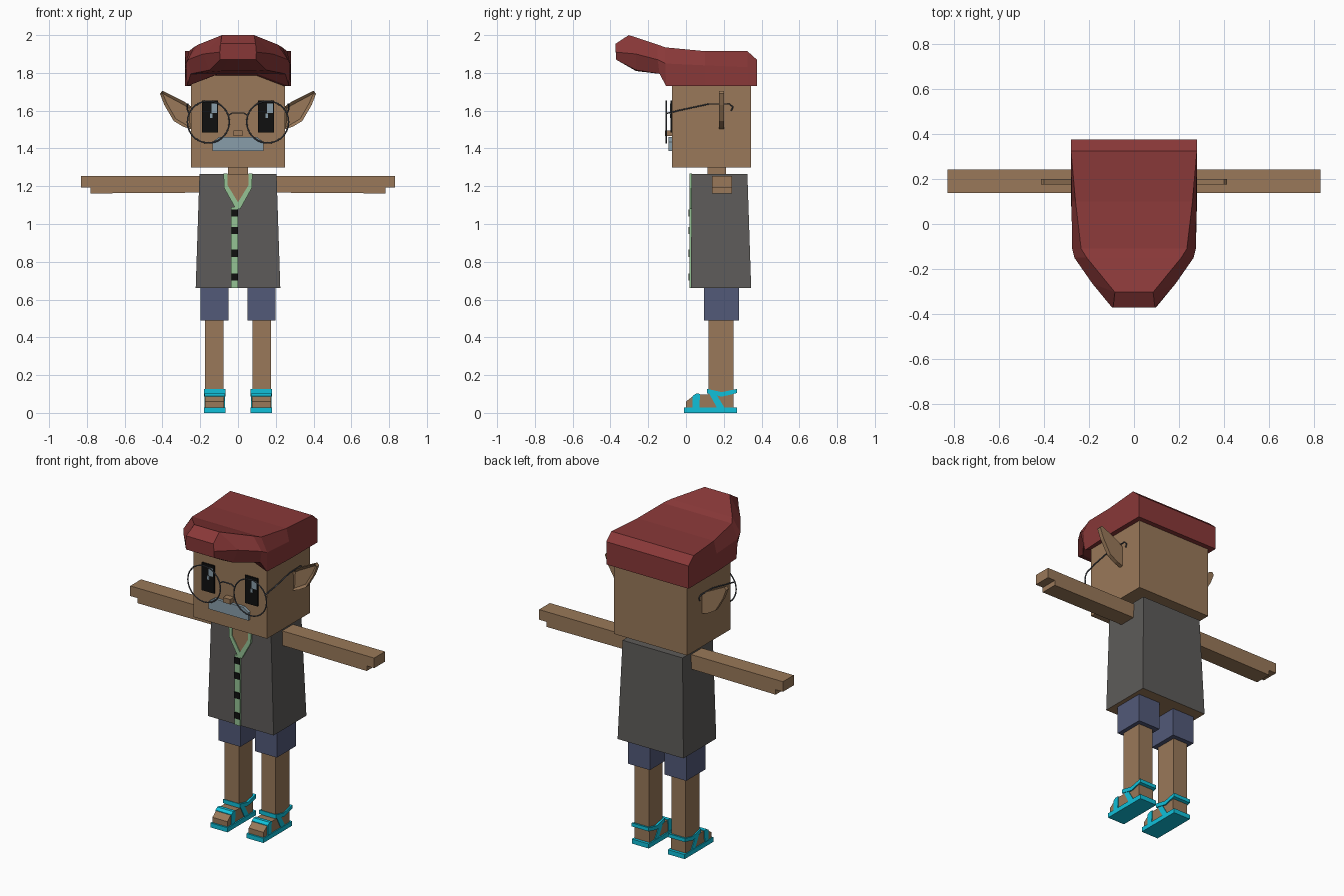
import bpy, bmesh, math

if "Cube" in bpy.data.objects:
    bpy.data.objects.remove(bpy.data.objects["Cube"])


def material(name, r, g, b):
    m = bpy.data.materials.new(name)
    m.use_nodes = True
    m.diffuse_color = (r, g, b, 1)
    m.node_tree.nodes["Principled BSDF"].inputs["Base Color"].default_value = (r, g, b, 1)
    return m


SKIN = material("brown skin", .32, .19, .1)
RED = material("dark red cap", .25, .04, .04)
GREY = material("charcoal vest", .11, .105, .1)
BLUE = material("navy shorts", .084, .1, .19)
CYAN = material("cyan sandal", .005, .53, .7)
GREEN = material("pale green trim", .3, .55, .3)
STEEL = material("blue grey hair", .25, .34, .4)
WIRE = material("wire grey", .08, .088, .105)
BLACK = material("black", .005, .005, .005)


def mesh(name, verts, faces, mat):
    me = bpy.data.meshes.new(name)
    me.from_pydata(verts, [], faces)
    me.materials.append(mat)
    bm = bmesh.new()
    bm.from_mesh(me)
    bmesh.ops.recalc_face_normals(bm, faces=bm.faces)
    bm.to_mesh(me)
    bm.free()
    ob = bpy.data.objects.new(name, me)
    bpy.context.collection.objects.link(ob)
    return ob


def loft(name, rings, mat):
    n = len(rings[0])
    faces = [list(range(n)), list(range(len(rings) * n - n, len(rings) * n))]
    for r in range(len(rings) - 1):
        for i in range(n):
            j = (i + 1) % n
            faces.append([r * n + i, r * n + j, r * n + n + j, r * n + n + i])
    return mesh(name, [v for ring in rings for v in ring], faces, mat)


def plate(name, pts, y0, y1, mat, s=1):
    """Outline in x and z, extruded along y."""
    return loft(name, [[(s * x, y, z) for x, z in pts] for y in (y0, y1)], mat)


def side_prism(name, pts, x0, x1, mat, s=1):
    """Outline in y and z, extruded along x."""
    return loft(name, [[(s * x, y, z) for y, z in pts] for x in (x0, x1)], mat)


def box(name, x0, x1, y0, y1, z0, z1, mat, s=1):
    return plate(name, [(x0, z0), (x1, z0), (x1, z1), (x0, z1)], y0, y1, mat, s)


def wire(name, pts, mat, s=1):
    cu = bpy.data.curves.new(name, "CURVE")
    cu.dimensions = "3D"
    cu.bevel_depth = .004
    cu.bevel_resolution = 1
    cu.use_fill_caps = True
    sp = cu.splines.new("POLY")
    sp.points.add(len(pts) - 1)
    for p, (x, y, z) in zip(sp.points, pts):
        p.co = (s * x, y, z, 1)
    ob = bpy.data.objects.new(name, cu)
    bpy.context.collection.objects.link(ob)
    cu.materials.append(mat)
    bpy.ops.object.select_all(action="DESELECT")
    ob.select_set(True)
    bpy.context.view_layer.objects.active = ob
    bpy.ops.object.convert(target="MESH")


# Head, neck and face
box("head", -.25, .25, -.074, .345, 1.3, 1.8, SKIN)
box("neck", -.052, .052, .115, .212, 1.2, 1.31, SKIN)
box("nose", -.024, .024, -.112, -.07, 1.465, 1.495, SKIN)
plate("moustache", [(-.1, 1.46), (.1, 1.46), (.135, 1.435), (.135, 1.387),
                    (-.135, 1.387), (-.135, 1.435)], -.092, -.07, STEEL)

# Cap: half sections of underside, brim, side and crown points (x, y, z)
half = [
    [(.1, .375, 1.73), (.28, .375, 1.73), (.28, .375, 1.8), (.28, .375, 1.87)],
    [(.1, .325, 1.73), (.28, .325, 1.73), (.28, .325, 1.83), (.28, .325, 1.915)],
    [(.1, .1, 1.73), (.28, .1, 1.73), (.278, .1, 1.84), (.26, .1, 1.915)],
    [(.1, -.105, 1.795), (.27, -.105, 1.73), (.275, -.11, 1.85), (.235, -.11, 1.935)],
    [(.1, -.14, 1.797), (.25, -.14, 1.795), (.265, -.15, 1.87), (.21, -.15, 1.95)],
    [(.08, -.265, 1.81), (.15, -.265, 1.815), (.185, -.265, 1.9), (.085, -.303, 2)],
    [(.05, -.37, 1.87), (.095, -.37, 1.87), (.097, -.372, 1.91), (.093, -.372, 1.955)],
]
loft("cap", [h + [(-x, y, z) for x, y, z in reversed(h)] for h in half], RED)

# Eyes, glints, ears and glasses
for s, side in ((1, "left"), (-1, "right")):
    box(side + "_eye", .105, .19, -.083, -.074, 1.485, 1.655, BLACK, s)
    cx = s * .1475
    box(side + "_large_glint", cx + .006, cx + .037, -.086, -.083, 1.588, 1.638, STEEL)
    box(side + "_small_glint", cx - .002, cx + .012, -.086, -.083, 1.562, 1.585, STEEL)

    ear = plate(side + "_ear", [(.245, 1.5), (.245, 1.62), (.28, 1.645), (.4, 1.705),
                                (.413, 1.69), (.39, 1.63), (.34, 1.545), (.29, 1.515)],
                .175, .2, SKIN, s)
    bm = bmesh.new()
    bm.from_mesh(ear.data)
    front = min(bm.faces, key=lambda f: f.calc_center_median().y)
    bmesh.ops.inset_region(bm, faces=[front], thickness=.016)
    bmesh.ops.translate(bm, verts=front.verts, vec=(0, .012, 0))
    bm.to_mesh(ear.data)
    bm.free()

    bpy.ops.mesh.primitive_torus_add(major_segments=28, minor_segments=6, major_radius=.111,
                                     minor_radius=.004, location=(s * .157, -.105, 1.54),
                                     rotation=(math.pi / 2, 0, 0))
    rim = bpy.context.object
    rim.name = side + "_glasses_rim"
    rim.data.materials.append(WIRE)
    bpy.ops.object.shade_smooth_by_angle()
    wire(side + "_glasses_temple", [(.26, -.105, 1.585), (.268, -.02, 1.605), (.268, .12, 1.635),
                                    (.265, .23, 1.635), (.262, .248, 1.62), (.262, .24, 1.6)], WIRE, s)
wire("glasses_bridge", [(-.05, -.105, 1.575), (-.03, -.105, 1.588), (.03, -.105, 1.588),
                        (.05, -.105, 1.575)], WIRE)

# Vest: tapered block with a skin-coloured underside
vest = loft("vest", [[(-w, y0, z), (w, y0, z), (w, y1, z), (-w, y1, z)]
                     for w, y0, y1, z in ((.224, .026, .345, .66), (.204, .03, .325, 1.265))], GREY)
vest.data.materials.append(SKIN)
for f in vest.data.polygons:
    if f.normal.z < -.9:
        f.material_index = 1

# Open neck, collar, placket and buttons
plate("open_neck", [(-.058, 1.265), (.058, 1.265), (.058, 1.2), (0, 1.11), (-.058, 1.2)],
      .023, .031, SKIN)
for s, side in ((1, "left"), (-1, "right")):
    plate(side + "_collar", [(.077, 1.268), (.055, 1.268), (.055, 1.205), (0, 1.115), (0, 1.08),
                             (.012, 1.08), (.073, 1.19)], .018, .031, GREEN, s)
box("placket", -.036, .001, .018, .031, .66, 1.09, GREEN)
for i, z in enumerate((1.058, .965, .845, .72)):
    box(f"button_{i + 1}", -.035, 0, .013, .019, z - .019, z + .019, BLACK)

# Arms, legs, shorts and sandals
for s, side in ((1, "left"), (-1, "right")):
    plate(side + "_arm", [(.2, 1.255), (.83, 1.255), (.83, 1.193), (.78, 1.193), (.78, 1.162),
                          (.2, 1.166)], .138, .243, SKIN, s)
    box(side + "_shorts_leg", .05, .198, .095, .28, .49, .68, BLUE, s)
    box(side + "_leg", .077, .174, .118, .252, .04, .5, SKIN, s)
    side_prism(side + "_foot", [(0, .025), (0, .06), (.03, .083), (.05, .096), (.13, .098),
                                (.252, .098), (.252, .025)], .073, .174, SKIN, s)
    box(side + "_sole", .065, .18, -.01, .27, 0, .028, CYAN, s)
    side_prism(side + "_ankle_strap", [(.112, .127), (.19, .11), (.27, .127), (.27, .105),
                                       (.19, .086), (.112, .103)], .065, .181, CYAN, s)
    side_prism(side + "_side_strap", [(.12, .108), (.155, .108), (.205, .025), (.165, .025)],
               .069, .178, CYAN, s)
    side_prism(side + "_toe_strap", [(.035, .025), (.035, .09), (.053, .102), (.075, .101),
                                     (.07, .025)], .069, .178, CYAN, s)
